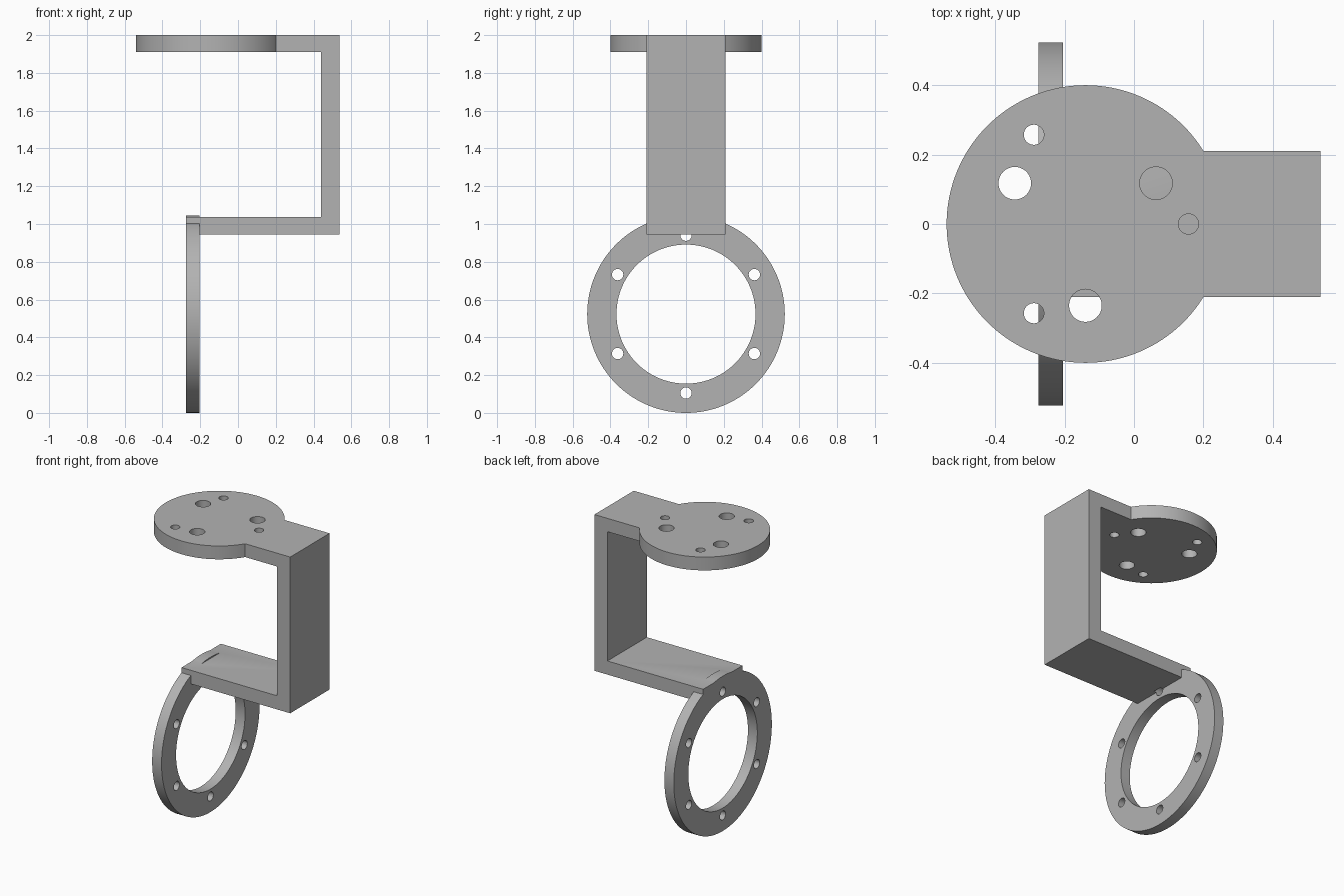
import bpy, bmesh, math
from mathutils import Matrix

cube = bpy.data.objects.get("Cube")
if cube:
    bpy.data.objects.remove(cube, do_unlink=True)

grey = bpy.data.materials.new("plain grey")
grey.use_nodes = True
colour = (0.45, 0.45, 0.45, 1)
grey.diffuse_color = colour
grey.node_tree.nodes["Principled BSDF"].inputs["Base Color"].default_value = colour


def finish(name, bm):
    bmesh.ops.recalc_face_normals(bm, faces=bm.faces)
    mesh = bpy.data.meshes.new(name)
    bm.to_mesh(mesh)
    bm.free()
    mesh.materials.append(grey)
    obj = bpy.data.objects.new(name, mesh)
    bpy.context.collection.objects.link(obj)
    return obj


def cylinder(name, centre, radius, depth, axis="Z", sides=48):
    bm = bmesh.new()
    turn = Matrix.Rotation(math.pi / 2, 4, "Y") if axis == "X" else Matrix()
    bmesh.ops.create_cone(bm, cap_ends=True, segments=sides, radius1=radius,
                          radius2=radius, depth=depth,
                          matrix=Matrix.Translation(centre) @ turn)
    return finish(name, bm)


def combine(target, other, operation):
    mod = target.modifiers.new(operation, "BOOLEAN")
    mod.operation = operation
    mod.solver = "EXACT"
    mod.object = other
    bpy.context.view_layer.objects.active = target
    bpy.ops.object.modifier_apply(modifier=mod.name)
    bpy.data.objects.remove(other, do_unlink=True)


# C-shaped bracket: side profile extruded across the width
half = 0.21
disc_x = -0.14
back, wall_in, wall_out = -0.275, 0.44, 0.537
profile = [(back, 0.945), (wall_out, 0.945), (wall_out, 2), (disc_x, 2),
           (disc_x, 1.91), (wall_in, 1.91), (wall_in, 1.037), (back, 1.037)]
bm = bmesh.new()
face = bm.faces.new([bm.verts.new((x, -half, z)) for x, z in profile])
side = bmesh.ops.extrude_face_region(bm, geom=[face])["geom"]
bmesh.ops.translate(bm, vec=(0, 2 * half, 0),
                    verts=[v for v in side if isinstance(v, bmesh.types.BMVert)])
bracket = finish("bracket", bm)

# Round mounting plate at the top
combine(bracket, cylinder("plate", (disc_x, 0, 1.955), 0.4, 0.09, sides=128), "UNION")

# Ring flange hanging from the lower arm
ring_x, ring_z, thick = -0.24, 0.523, 0.07
ring = cylinder("ring", (ring_x, 0, ring_z), ring_z, thick, "X", 128)
combine(ring, cylinder("bore", (ring_x, 0, ring_z), 0.368, 0.2, "X", 128), "DIFFERENCE")
combine(bracket, ring, "UNION")

# Two sets of three holes in the plate
for start, reach, radius in ((30, 0.235, 0.047), (0, 0.297, 0.029)):
    for i in range(3):
        a = math.radians(start + 120 * i)
        spot = (disc_x + reach * math.cos(a), reach * math.sin(a), 1.955)
        combine(bracket, cylinder("hole", spot, radius, 0.2), "DIFFERENCE")

# Six bolt holes round the ring
for i in range(6):
    a = math.radians(30 + 60 * i)
    spot = (ring_x - 0.02, 0.418 * math.cos(a), ring_z + 0.418 * math.sin(a))
    combine(bracket, cylinder("hole", spot, 0.03, 0.15, "X"), "DIFFERENCE")

bpy.ops.object.select_all(action="DESELECT")
bracket.select_set(True)
bpy.context.view_layer.objects.active = bracket
bpy.ops.object.shade_smooth_by_angle(angle=math.radians(30))
